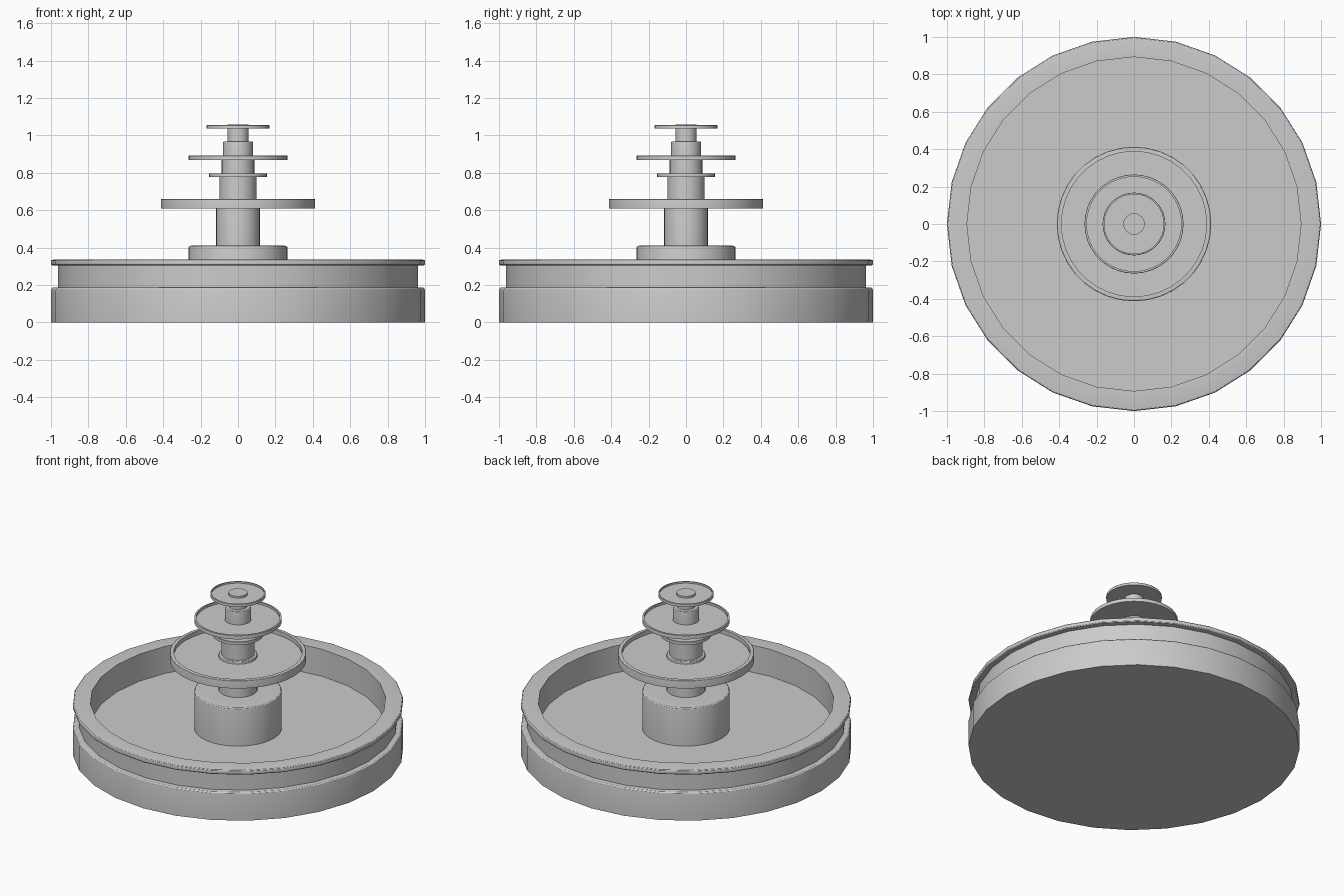
import bpy, bmesh
from math import cos, sin, pi, radians
from mathutils import Vector

if "Cube" in bpy.data.objects:
    bpy.data.objects.remove(bpy.data.objects["Cube"])


def fillet(profile):
    """Expand (r, z, radius) points into rounded corners."""
    out = []
    for i, p in enumerate(profile):
        v = Vector(p[:2])
        if len(p) == 2:
            out.append(v)
            continue
        a = v + (Vector(profile[i - 1][:2]) - v).normalized() * p[2]
        b = v + (Vector(profile[i + 1][:2]) - v).normalized() * p[2]
        for k in range(4):
            t = k / 3
            out.append(a * (1 - t) ** 2 + v * 2 * t * (1 - t) + b * t * t)
    return out


def lathe(name, profile, sides):
    """Turn a bottom-to-top profile around z and cap both ends."""
    bm = bmesh.new()
    rings = [[bm.verts.new((r * cos(2 * pi * k / sides), r * sin(2 * pi * k / sides), z))
              for k in range(sides)] for r, z in fillet(profile)]
    for lo, hi in zip(rings, rings[1:]):
        for k in range(sides):
            n = (k + 1) % sides
            bm.faces.new((lo[k], lo[n], hi[n], hi[k]))
    bm.faces.new(rings[0][::-1])
    bm.faces.new(rings[-1])
    mesh = bpy.data.meshes.new(name)
    bm.to_mesh(mesh)
    bm.free()
    obj = bpy.data.objects.new(name, mesh)
    bpy.context.collection.objects.link(obj)
    bpy.ops.object.select_all(action='DESELECT')
    obj.select_set(True)
    bpy.context.view_layer.objects.active = obj
    bpy.ops.object.shade_smooth_by_angle(angle=radians(30))
    return obj


def dish(name, r, z0, z1, lip, floor, bevel):
    """Shallow bowl with a thin raised lip."""
    lathe(name, [(r, z0), (r, z1, bevel), (r - lip, z1), (r - lip, floor)], 36)


# Large 28-sided pool with grooved wall and open interior
lathe("basin", [(1, 0), (1, 0.187, 0.018), (0.963, 0.187), (0.963, 0.303),
                (1, 0.303, 0.012), (1, 0.335, 0.012),
                (0.893, 0.335), (0.893, 0.155)], 28)

# Pedestal and stepped central column
lathe("pedestal", [(0.265, 0.15), (0.265, 0.41, 0.015), (0.2, 0.41)], 36)
lathe("lower_column", [(0.117, 0.4), (0.117, 0.65, 0.01), (0.09, 0.65)], 32)
lathe("middle_column", [(0.1, 0.62), (0.1, 0.785)], 32)
lathe("upper_column", [(0.087, 0.78), (0.087, 0.875), (0.08, 0.875),
                       (0.08, 0.968, 0.01), (0.05, 0.968)], 32)
lathe("top_spout", [(0.057, 0.95), (0.057, 1.057)], 32)

# Tiered dishes
dish("large_dish", 0.413, 0.608, 0.66, 0.025, 0.632, 0.006)
dish("collar_dish", 0.155, 0.778, 0.797, 0.01, 0.788, 0.004)
dish("medium_dish", 0.265, 0.867, 0.892, 0.012, 0.877, 0.004)
dish("small_dish", 0.168, 1.037, 1.055, 0.009, 1.044, 0.004)
